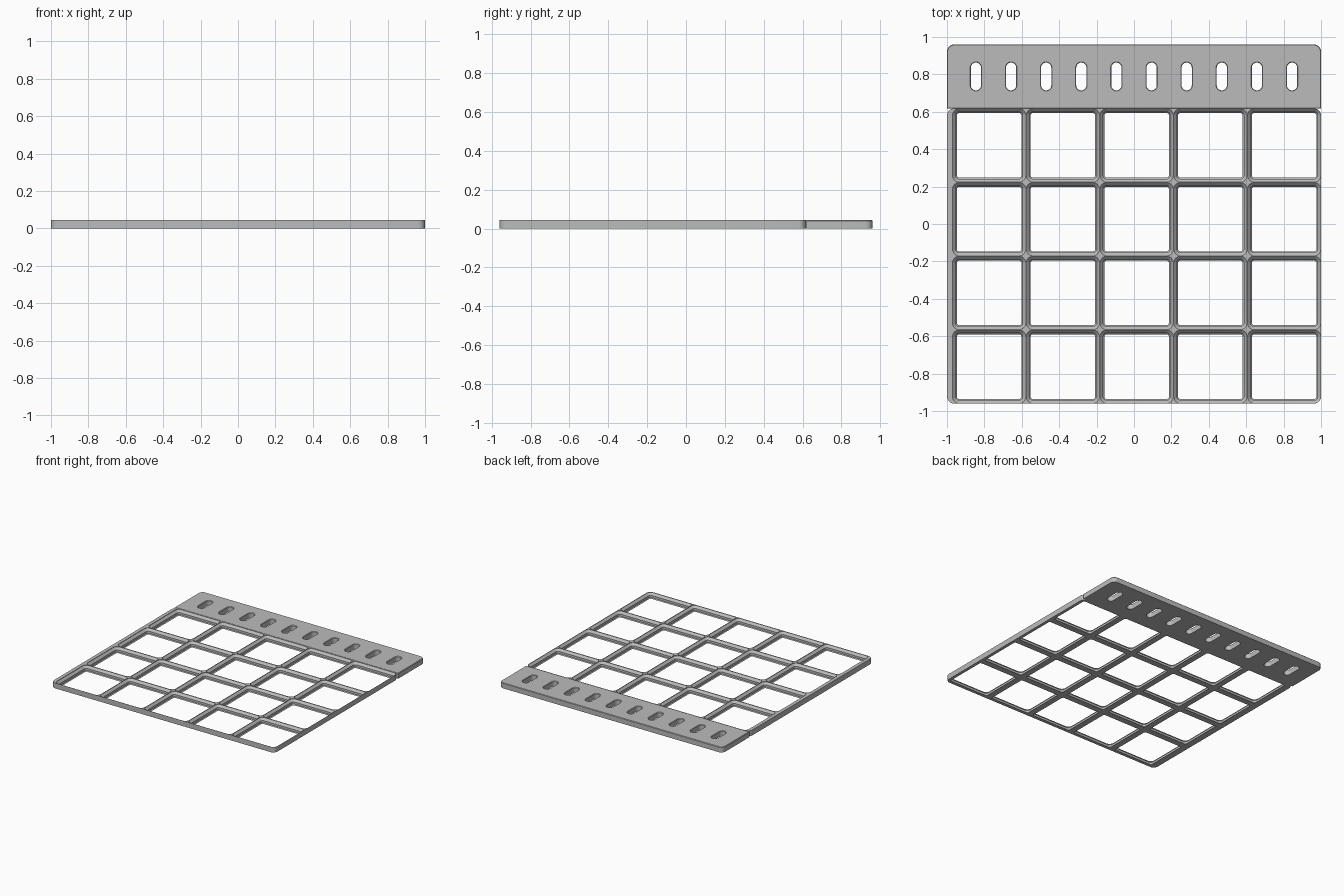
import bpy, bmesh, math

cube = bpy.data.objects.get("Cube")
if cube:
    bpy.data.objects.remove(cube, do_unlink=True)

MM = 2 / 213                      # one millimetre in model units
PITCH, HEIGHT, RADIUS = 42 * MM, 4.65 * MM, 4 * MM
COLS, ROWS = 5, 4
FRONT, BACK = -0.96, 0.96
GRID_BACK = FRONT + ROWS * PITCH
CELLS_LEFT = 1 - COLS * PITCH     # the cells sit flush with the +x edge
BEVEL = 0.4 * MM

grey = bpy.data.materials.new("plain grey")
grey.use_nodes = True
grey.diffuse_color = (0.5, 0.5, 0.5, 1)
grey.node_tree.nodes["Principled BSDF"].inputs["Base Color"].default_value = (0.5, 0.5, 0.5, 1)


def rounded_ring(x0, x1, y0, y1, front_r, back_r, inset, steps=8):
    """Counter-clockwise outline, inset evenly from a rounded rectangle."""
    points = []
    corners = [(x1, y1, -1, -1, back_r), (x0, y1, 1, -1, back_r),
               (x0, y0, 1, 1, front_r), (x1, y0, -1, 1, front_r)]
    for quarter, (x, y, sx, sy, radius) in enumerate(corners):
        r = max(radius - inset, 0)
        cx, cy = x + sx * (inset + r), y + sy * (inset + r)
        for i in range(steps + 1 if r else 1):
            a = (quarter + i / steps) * math.pi / 2
            points.append((cx + r * math.cos(a), cy + r * math.sin(a)))
    return points


def loft(bm, box, front_r, back_r, profile):
    """Stack outlines following (height, inset) pairs into a closed solid."""
    rings = [[bm.verts.new((x, y, z)) for x, y in rounded_ring(*box, front_r, back_r, inset)]
             for z, inset in profile]
    count = len(rings[0])
    for low, high in zip(rings, rings[1:]):
        for i in range(count):
            j = (i + 1) % count
            bm.faces.new((low[i], low[j], high[j], high[i]))
    bm.faces.new(rings[0][::-1])
    bm.faces.new(rings[-1])


def make_object(name, bm):
    mesh = bpy.data.meshes.new(name)
    bm.to_mesh(mesh)
    bm.free()
    obj = bpy.data.objects.new(name, mesh)
    bpy.context.collection.objects.link(obj)
    return obj


def cut_and_finish(obj, cutter):
    """Cut the openings, remove the cutter, then shade and colour the part."""
    mod = obj.modifiers.new("openings", 'BOOLEAN')
    mod.operation, mod.solver, mod.object = 'DIFFERENCE', 'EXACT', cutter
    bpy.ops.object.select_all(action='DESELECT')
    obj.select_set(True)
    bpy.context.view_layer.objects.active = obj
    bpy.ops.object.modifier_apply(modifier=mod.name)
    bpy.data.objects.remove(cutter, do_unlink=True)
    obj.data.materials.clear()
    obj.data.materials.append(grey)
    bpy.ops.object.shade_smooth_by_angle(angle=math.radians(30))


# Grid frame: a rounded slab with a stepped, tapered socket in each cell
bm = bmesh.new()
loft(bm, (-1, 1, FRONT, GRID_BACK), RADIUS, RADIUS, [(0, 0), (HEIGHT, 0)])
grid = make_object("grid_frame", bm)

socket = [(-1, 2.6), (0, 2.6), (0.7, 1.9), (2.5, 1.9), (4.3, 0.1), (6, 0.1)]
socket = [(z * MM, inset * MM) for z, inset in socket]
bm = bmesh.new()
for col in range(COLS):
    for row in range(ROWS):
        x, y = CELLS_LEFT + col * PITCH, FRONT + row * PITCH
        loft(bm, (x, x + PITCH, y, y + PITCH), RADIUS, RADIUS, socket)
cut_and_finish(grid, make_object("socket_cutter", bm))

# Rear plate: bevelled top edge and rounded back corners
bm = bmesh.new()
loft(bm, (-1, 1, GRID_BACK, BACK), 0, RADIUS,
     [(0, 0), (HEIGHT - BEVEL, 0), (HEIGHT, BEVEL)])
plate = make_object("rear_plate", bm)

# Row of rounded slots, flared slightly at the top
SLOTS, SPACING, HALF_W, HALF_L = 10, 20 * MM, 0.031, 0.078
mid_y = (GRID_BACK + BACK) / 2
bm = bmesh.new()
for i in range(SLOTS):
    x = (i - (SLOTS - 1) / 2) * SPACING
    loft(bm, (x - HALF_W, x + HALF_W, mid_y - HALF_L, mid_y + HALF_L), HALF_W, HALF_W,
         [(-MM, BEVEL), (HEIGHT - BEVEL, BEVEL), (HEIGHT, 0), (HEIGHT + MM, 0)])
cut_and_finish(plate, make_object("slot_cutter", bm))
